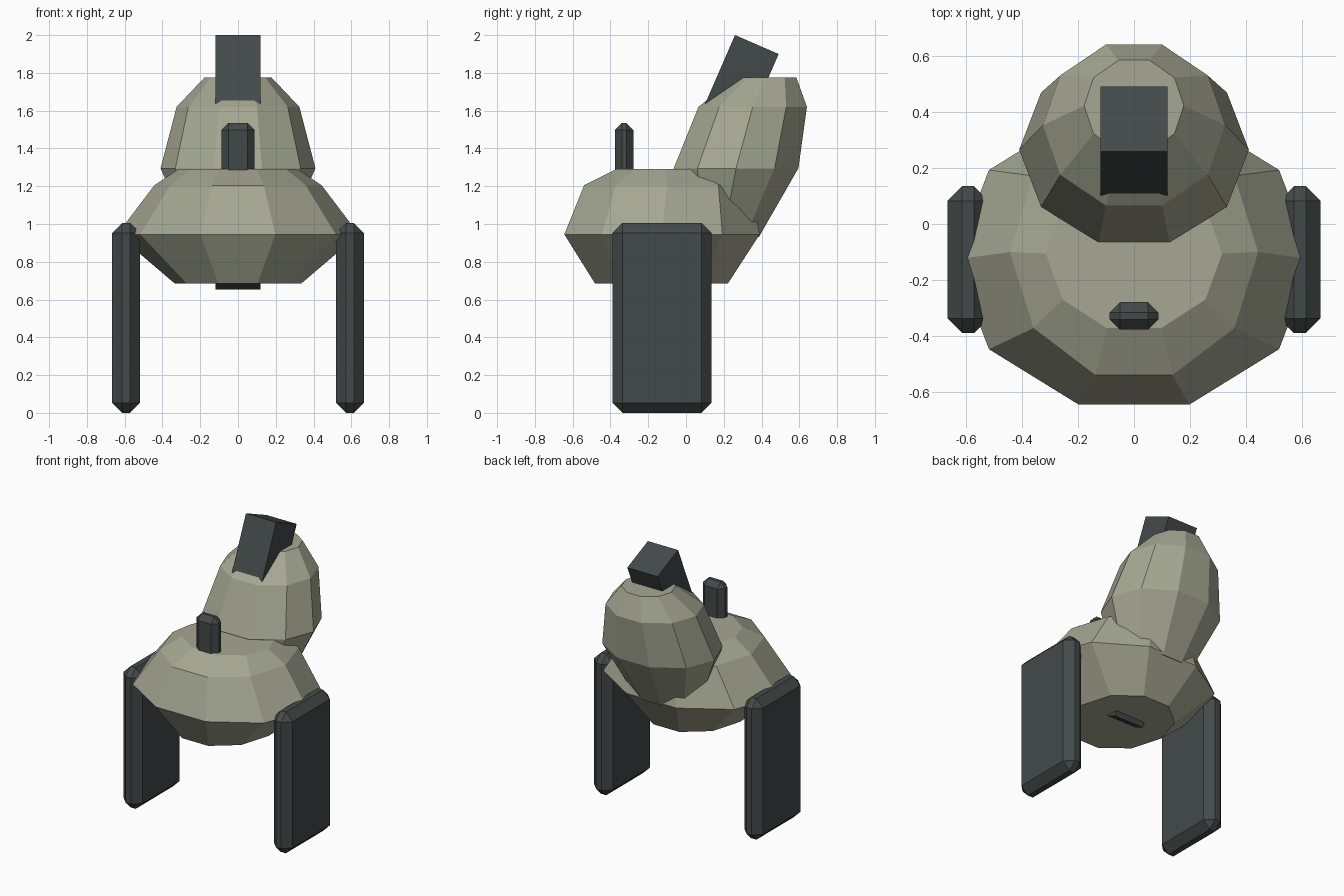
import bpy, bmesh, math
from mathutils import Matrix, Vector

if "Cube" in bpy.data.objects:
    bpy.data.objects.remove(bpy.data.objects["Cube"])


def material(name, color):
    m = bpy.data.materials.new(name)
    m.diffuse_color = (*color, 1)
    m.use_nodes = True
    m.node_tree.nodes["Principled BSDF"].inputs["Base Color"].default_value = m.diffuse_color
    return m


SHELL = material("shell", (0.38, 0.39, 0.29))
DARK = material("dark", (0.055, 0.068, 0.066))


def finish(name, bm, mat):
    bmesh.ops.recalc_face_normals(bm, faces=bm.faces)
    me = bpy.data.meshes.new(name)
    bm.to_mesh(me)
    bm.free()
    me.materials.append(mat)
    ob = bpy.data.objects.new(name, me)
    bpy.context.collection.objects.link(ob)
    return ob


def ringed_solid(name, rings, mat, n=10):
    """Stack of n-sided elliptic rings (z, centre y, radius x, radius y), capped."""
    bm = bmesh.new()
    loops = []
    for z, cy, rx, ry in rings:
        angles = [2 * math.pi * (i + 0.5) / n for i in range(n)]
        loops.append([bm.verts.new((rx * math.sin(a), cy - ry * math.cos(a), z))
                      for a in angles])
    for lo, hi in zip(loops, loops[1:]):
        for i in range(n):
            j = (i + 1) % n
            bm.faces.new((lo[i], lo[j], hi[j], hi[i]))
    bm.faces.new(loops[0])
    bm.faces.new(loops[-1])
    return finish(name, bm, mat)


def box(name, centre, size, mat, bevel=0, tilt=0):
    """Box with chamfered edges, tilted about x."""
    bm = bmesh.new()
    bmesh.ops.create_cube(bm, size=1, matrix=Matrix.Diagonal((*size, 1)))
    if bevel:
        bmesh.ops.bevel(bm, geom=bm.edges[:], offset=bevel, segments=1,
                        affect='EDGES')
    bmesh.ops.transform(bm, verts=bm.verts,
                        matrix=Matrix.Translation(centre) @ Matrix.Rotation(tilt, 4, 'X'))
    return finish(name, bm, mat)


# Squat body
ringed_solid("body", [(0.685, -0.13, 0.335, 0.37),
                      (0.945, -0.127, 0.64, 0.544),
                      (1.205, -0.10, 0.443, 0.462),
                      (1.29, -0.105, 0.315, 0.28)], SHELL)

# Upright bulb leaning backwards out of the body
ringed_solid("rear_bulb", [(0.93, 0.195, 0.25, 0.20),
                           (1.295, 0.265, 0.41, 0.347),
                           (1.62, 0.353, 0.325, 0.302),
                           (1.775, 0.422, 0.178, 0.171)], SHELL)

# Slab legs
for side, label in ((-1, "left"), (1, "right")):
    box(f"leg_{label}", (side * 0.592, -0.127, 0.503), (0.148, 0.525, 1.005),
        DARK, 0.053)

# Small post on the front of the body
box("front_post", (0, -0.328, 1.335), (0.175, 0.098, 0.40), DARK, 0.037)

# Tilted bar running through the bulb and body
tilt = -math.atan2(0.10, 0.23)
length, depth = 1.36, 0.252
axis = Matrix.Rotation(tilt, 3, 'X') @ Vector((0, 0, 1))
top_mid = Vector((0, 0.375, 1.95))
box("tilted_bar", top_mid - axis * length / 2, (0.238, depth, length), DARK, 0, tilt)
